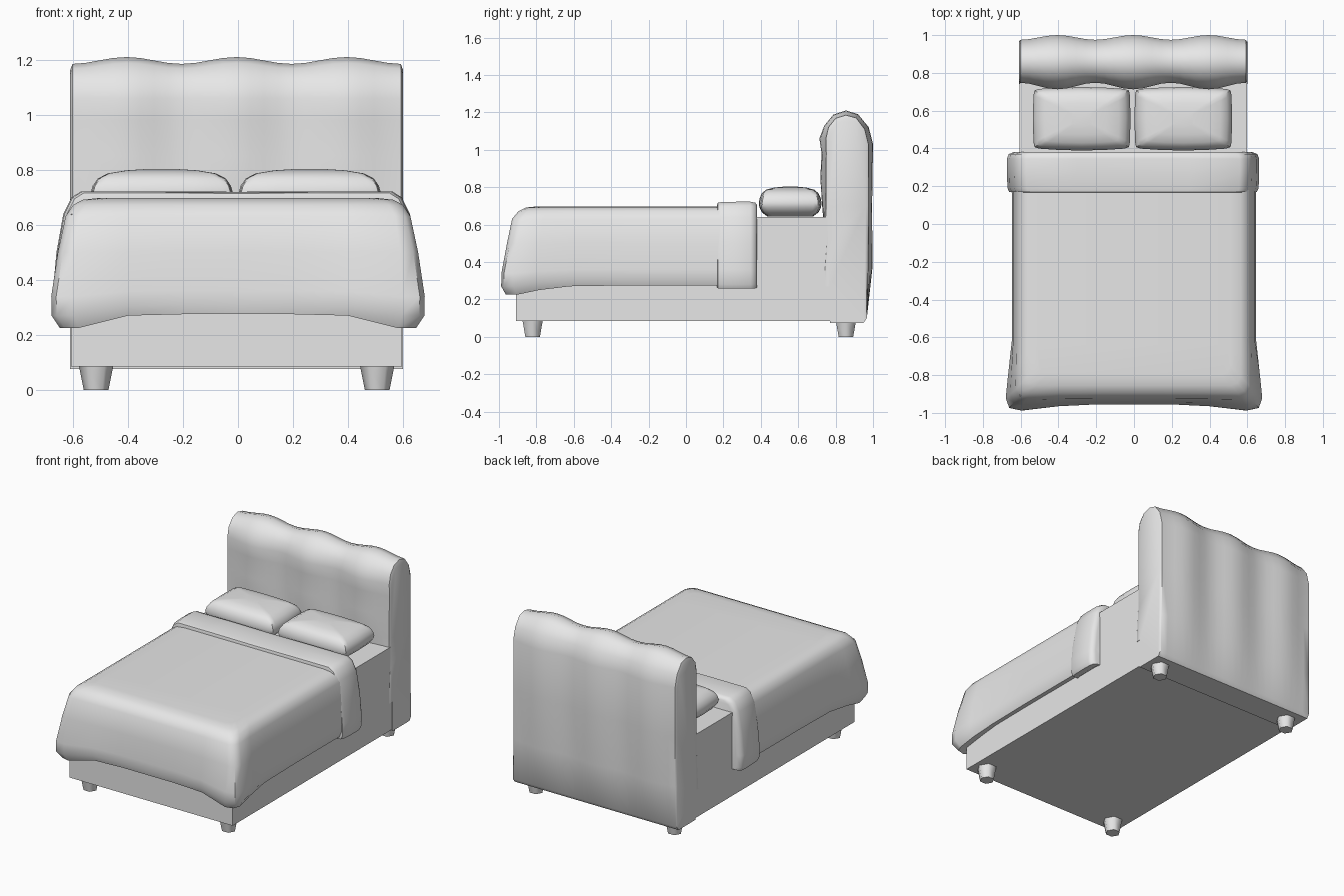
import bpy, bmesh
from math import cos, pi, radians

cube = bpy.data.objects.get("Cube")
if cube:
    bpy.data.objects.remove(cube, do_unlink=True)

grey = bpy.data.materials.new("soft grey")
grey.use_nodes = True
grey.diffuse_color = (0.8, 0.8, 0.8, 1)
grey.node_tree.nodes["Principled BSDF"].inputs["Base Color"].default_value = (0.8, 0.8, 0.8, 1)

CX = -0.005  # sideways centre of the frame


def finish(obj, name, angle):
    obj.name = name
    obj.data.name = name
    obj.data.materials.append(grey)
    bpy.ops.object.select_all(action="DESELECT")
    obj.select_set(True)
    bpy.context.view_layer.objects.active = obj
    bpy.ops.object.shade_smooth_by_angle(angle=radians(angle))
    return obj


def loft(name, rings, angle=50):
    """Bridge closed rings of equal length and cap both ends."""
    bm = bmesh.new()
    loops = [[bm.verts.new(p) for p in ring] for ring in rings]
    n = len(loops[0])
    for a, b in zip(loops, loops[1:]):
        for i in range(n):
            j = (i + 1) % n
            bm.faces.new((a[i], a[j], b[j], b[i]))
    bm.faces.new(loops[0])
    bm.faces.new(loops[-1])
    bmesh.ops.recalc_face_normals(bm, faces=bm.faces[:])
    mesh = bpy.data.meshes.new(name)
    bm.to_mesh(mesh)
    bm.free()
    obj = bpy.data.objects.new(name, mesh)
    bpy.context.collection.objects.link(obj)
    return finish(obj, name, angle)


def mirrored(half):
    """Complete a half outline across x, skipping points on the centre line."""
    return half + [(-p[0],) + tuple(p[1:]) for p in reversed(half) if p[0] > 0]


# Base with mattress
bpy.ops.mesh.primitive_cube_add(size=1, location=(CX, 0.02, 0.3625))
base = bpy.context.object
base.scale = (1.204, 1.86, 0.555)
bpy.ops.object.transform_apply(location=False, rotation=False, scale=True)
finish(base, "bed_base", 30)

# Hexagonal tapered legs
for side, sx in (("right", -1), ("left", 1)):
    for end, y in (("front", -0.82), ("back", 0.855)):
        bpy.ops.mesh.primitive_cone_add(vertices=6, radius1=0.045, radius2=0.063, depth=0.09,
                                        location=(CX + sx * 0.511, y, 0.045),
                                        rotation=(0, 0, pi / 2))
        finish(bpy.context.object, f"{end}_{side}_leg", 65)

# Padded headboard: y, z, and the bulge of the padding in y and z
PROFILE = [
    (0.77, 0.075, 0, 0), (0.95, 0.075, 0, 0), (0.967, 0.1, 0, 0), (0.975, 0.37, 0.022, 0),
    (0.975, 0.7, 0.02, 0), (0.975, 1.03, 0.025, 0), (0.955, 1.11, 0.022, 0.01),
    (0.91, 1.17, 0.01, 0.02), (0.855, 1.185, 0, 0.025), (0.8, 1.168, -0.012, 0.02),
    (0.762, 1.12, -0.022, 0.01), (0.748, 1.06, -0.035, 0), (0.75, 0.98, -0.025, 0),
    (0.748, 0.85, -0.03, 0), (0.748, 0.7, -0.02, 0), (0.745, 0.5, 0, 0),
    (0.742, 0.27, 0, 0), (0.77, 0.27, 0, 0)]


def headboard_ring(x, inset=0):
    w = cos(pi * x / 0.4) ** 2
    ring = []
    for y, z, by, bz in PROFILE:
        y, z = y + by * w, z + bz * w
        if z > 0.3:
            y += (0.86 - y) * inset
        if z > 1:
            z -= (z - 1) * inset
        ring.append((CX + x, y, z))
    return ring


columns = [i * 0.05 for i in range(-11, 12)]
loft("headboard", [headboard_ring(-0.605, 0.12), headboard_ring(-0.597)]
     + [headboard_ring(x) for x in columns]
     + [headboard_ring(0.597), headboard_ring(0.605, 0.12)])


# Blanket: height, half width, front edge, corner flare, corner droop
def blanket_ring(z, w, f, e, d):
    half = [(w, 0.2, z), (w, -0.3, z), (w, -0.62, z - d * 0.1),
            (w + e * 0.6, f + 0.16, z - d * 0.5), (w + e, f + 0.05 - e * 0.5, z - d),
            (w + e - 0.018, f + 0.014 - e, z - d), (w - 0.05, f - e, z - d),
            (0.4, f - e * 0.3, z - d * 0.1), (0.2, f, z), (0, f, z)]
    return mirrored(half)


BLANKET = [
    (0.697, 0.51, -0.80, 0, 0), (0.691, 0.565, -0.855, 0, 0), (0.672, 0.6, -0.895, 0, 0),
    (0.63, 0.622, -0.925, 0.005, 0), (0.5, 0.64, -0.942, 0.015, 0),
    (0.36, 0.647, -0.955, 0.032, 0.02), (0.31, 0.645, -0.955, 0.033, 0.04),
    (0.275, 0.63, -0.945, 0.018, 0.05), (0.28, 0.59, -0.9, 0, 0.03)]
loft("blanket", [blanket_ring(*row) for row in BLANKET])

# Turned-back fold of the blanket
FOLD = [(0, 0.72), (0.3, 0.722), (0.565, 0.722), (0.6, 0.7), (0.63, 0.64), (0.655, 0.5),
        (0.668, 0.36), (0.668, 0.28), (0.655, 0.257), (0.62, 0.257), (0.59, 0.275)]


def fold_ring(y, s):
    return [(CX + x * s, y, 0.4 + (z - 0.4) * s) for x, z in mirrored(FOLD)]


loft("blanket_fold", [fold_ring(y, s) for y, s in (
    (0.167, 0.95), (0.17, 0.982), (0.19, 0.995), (0.27, 1), (0.345, 1), (0.37, 0.985), (0.38, 0.95))])

# Pillows: stacked rounded outlines
OUTLINE = [(0, 0.168), (0.12, 0.165), (0.225, 0.158), (0.25, 0.15), (0.255, 0.125), (0.259, 0),
           (0.255, -0.125), (0.25, -0.15), (0.225, -0.158), (0.12, -0.165), (0, -0.168)]
LAYERS = [(0.642, 0.72), (0.665, 0.9), (0.692, 0.98), (0.715, 1), (0.742, 0.97),
          (0.768, 0.9), (0.787, 0.76), (0.798, 0.5), (0.803, 0.2)]
for side, cx in (("right", -0.277), ("left", 0.261)):
    loft(f"{side}_pillow", [[(cx + x * s, 0.557 + y * s, z) for x, y in mirrored(OUTLINE)]
                            for z, s in LAYERS])
